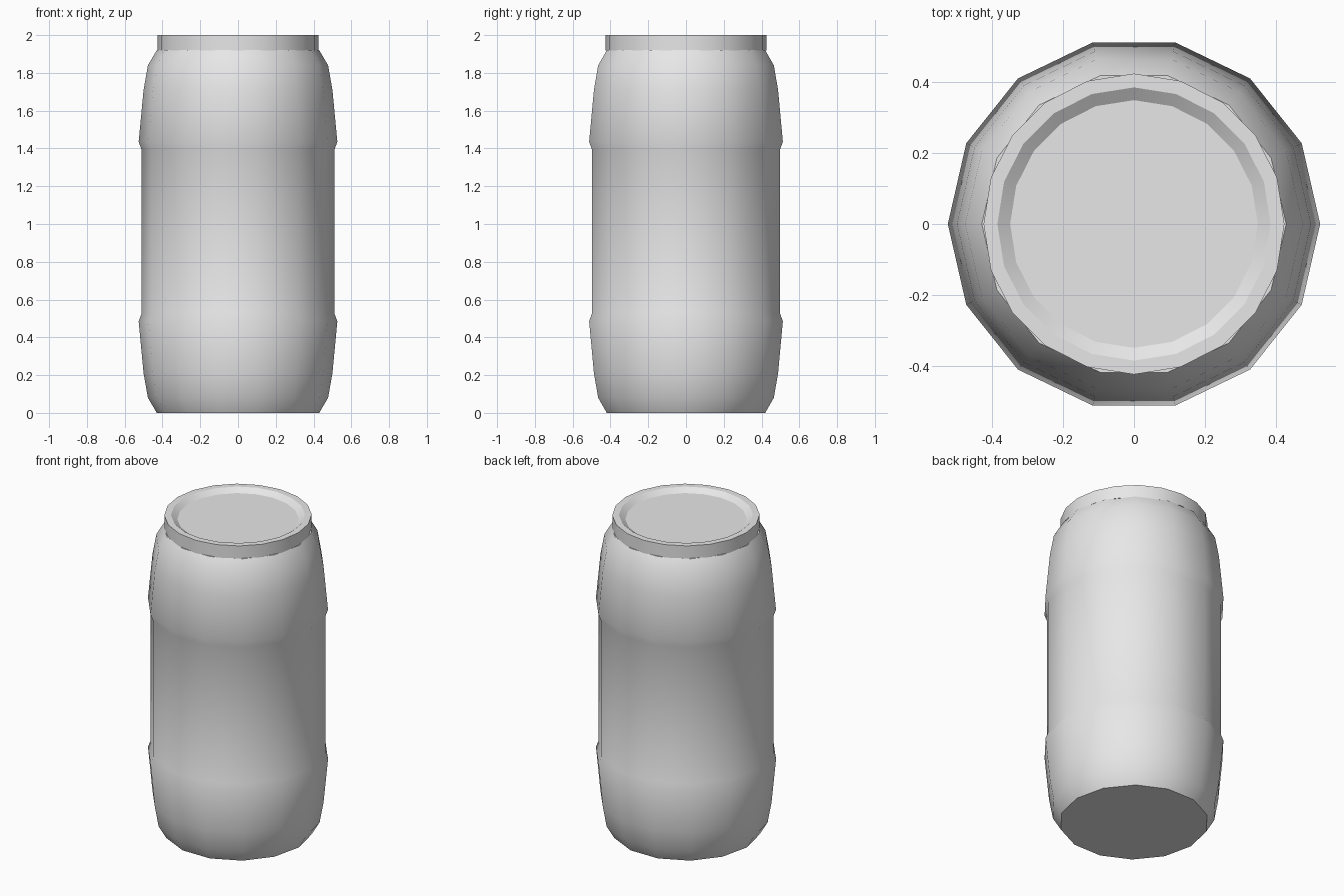
import bpy, bmesh
from math import cos, sin, radians, tau

cube = bpy.data.objects.get("Cube")
if cube:
    bpy.data.objects.remove(cube, do_unlink=True)

grey = bpy.data.materials.new("light grey plastic")
grey.use_nodes = True
grey.diffuse_color = (0.8, 0.8, 0.8, 1)
grey.node_tree.nodes["Principled BSDF"].inputs["Base Color"].default_value = (0.8, 0.8, 0.8, 1)


def lathe(name, profile, sides, smooth_angle):
    """Turn a (radius, height) profile around z and cap both ends."""
    bm = bmesh.new()
    rings = [[bm.verts.new((r * cos(tau * i / sides), r * sin(tau * i / sides), z))
              for i in range(sides)] for r, z in profile]
    for low, high in zip(rings, rings[1:]):
        for i in range(sides):
            j = (i + 1) % sides
            bm.faces.new((low[i], low[j], high[j], high[i]))
    bm.faces.new(rings[0][::-1])
    bm.faces.new(rings[-1])
    mesh = bpy.data.meshes.new(name)
    bm.to_mesh(mesh)
    bm.free()
    mesh.materials.append(grey)
    obj = bpy.data.objects.new(name, mesh)
    bpy.context.collection.objects.link(obj)
    bpy.ops.object.select_all(action='DESELECT')
    obj.select_set(True)
    bpy.context.view_layer.objects.active = obj
    bpy.ops.object.shade_smooth_by_angle(angle=radians(smooth_angle))
    return obj


# Barrel body: the lower half profile is mirrored about mid height
body_height = 1.92
lower = [(0.43, 0), (0.477, 0.08), (0.5, 0.21), (0.526, 0.485), (0.511, 0.525)]
upper = [(r, body_height - z) for r, z in reversed(lower)]
lathe("barrel_body", lower + upper, 14, 45)

# Lid: flat rim with a shallow sloping recess
lathe("lid", [(0.425, 1.918), (0.425, 2), (0.386, 2), (0.35, 1.975)], 20, 30)
